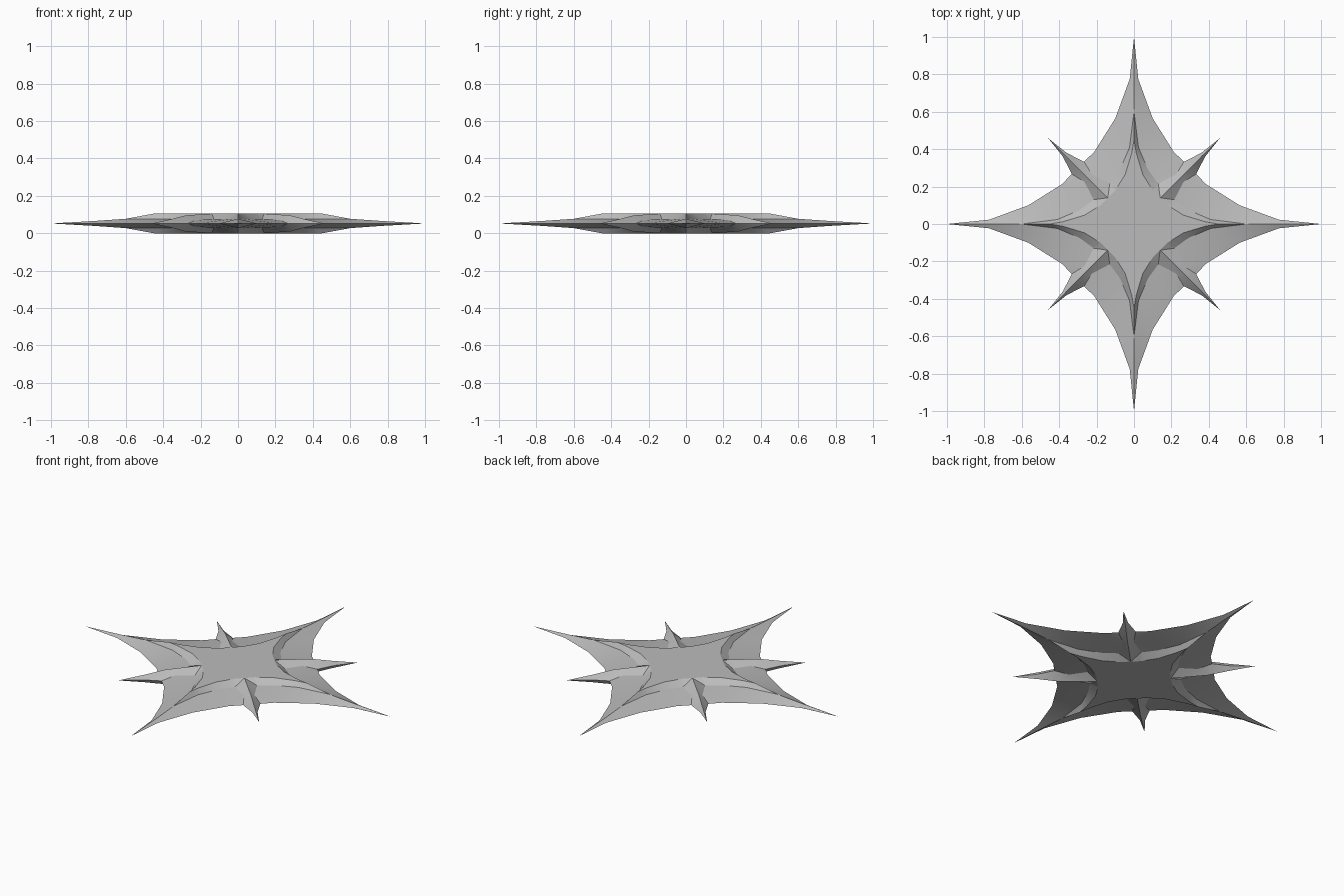
import bpy, bmesh
from mathutils import Vector

cube = bpy.data.objects.get("Cube")
if cube:
    bpy.data.objects.remove(cube)

MID = 0.0525  # height of the cutting edge; each side mirrors about it

steel = bpy.data.materials.new("grey_steel")
steel.use_nodes = True
steel.diffuse_color = (0.5, 0.5, 0.5, 1)
steel.node_tree.nodes["Principled BSDF"].inputs["Base Color"].default_value = (0.5, 0.5, 0.5, 1)

# One eighth of the upper side: x, y, height above the cutting edge
P = {k: Vector(v) for k, v in {
    # flat centre outline
    "centre": (0, 0, .0525), "top_tip": (0, .45, .0525), "top_a": (.012, .38, .0525),
    "top_b": (.047, .265, .0525), "top_c": (.1, .18, .0525), "top_d": (.14, .14, .0525),
    # foot of the bevel
    "foot_tip": (0, .6, .025), "foot_a": (.024, .41, .025), "foot_b": (.075, .29, .025),
    "foot_c": (.13, .215, .025),
    # blade ridge and cutting edge
    "ridge": (0, .77, .013), "tip": (0, 1, 0), "edge_a": (.023, .775, 0),
    "edge_b": (.1, .565, 0), "edge_c": (.213, .385, 0), "edge_d": (.267, .333, 0),
    # thorn
    "thorn_foot": (.225, .265, .018), "crest_a": (.28, .28, .043),
    "crest_b": (.36, .36, .022), "thorn_side": (.36, .38, 0), "thorn_tip": (.46, .46, 0),
}.items()}

PARTS = {
    "raised_centre": [
        "centre top_d top_c top_b top_a top_tip",
        "top_tip top_a foot_a foot_tip", "top_a top_b foot_b foot_a",
        "top_b top_c foot_c foot_b"],
    "long_blades": [
        "ridge edge_a tip", "foot_tip edge_b edge_a ridge", "foot_tip foot_a edge_b",
        "foot_a foot_b edge_c edge_b", "foot_b foot_c thorn_foot edge_c",
        "thorn_foot edge_d edge_c"],
    "diagonal_thorns": [
        "top_c top_d foot_c", "top_d crest_a thorn_foot foot_c",
        "crest_a edge_d thorn_foot", "crest_a crest_b thorn_side edge_d",
        "crest_b thorn_tip thorn_side"],
}


def build(name, faces):
    """Repeat the wedge across both axes, the diagonal and the mid plane."""
    bm = bmesh.new()
    for sx in (1, -1):
        for sy in (1, -1):
            for sz in (1, -1):
                for swap in (False, True):
                    for names in faces:
                        pts = [P[n] for n in names.split()]
                        if swap:
                            pts = [Vector((p.y, p.x, p.z)) for p in pts]
                        face = bm.faces.new([bm.verts.new((p.x * sx, p.y * sy, MID + p.z * sz))
                                             for p in pts])
                        face.normal_update()
                        if face.normal.z * sz < 0:
                            face.normal_flip()
    bmesh.ops.remove_doubles(bm, verts=bm.verts, dist=0.0005)
    mesh = bpy.data.meshes.new(name)
    bm.to_mesh(mesh)
    bm.free()
    mesh.materials.append(steel)
    obj = bpy.data.objects.new(name, mesh)
    bpy.context.collection.objects.link(obj)
    bpy.ops.object.select_all(action='DESELECT')
    obj.select_set(True)
    bpy.context.view_layer.objects.active = obj
    bpy.ops.object.shade_smooth_by_angle(angle=0.4)


for part, faces in PARTS.items():
    build(part, faces)
